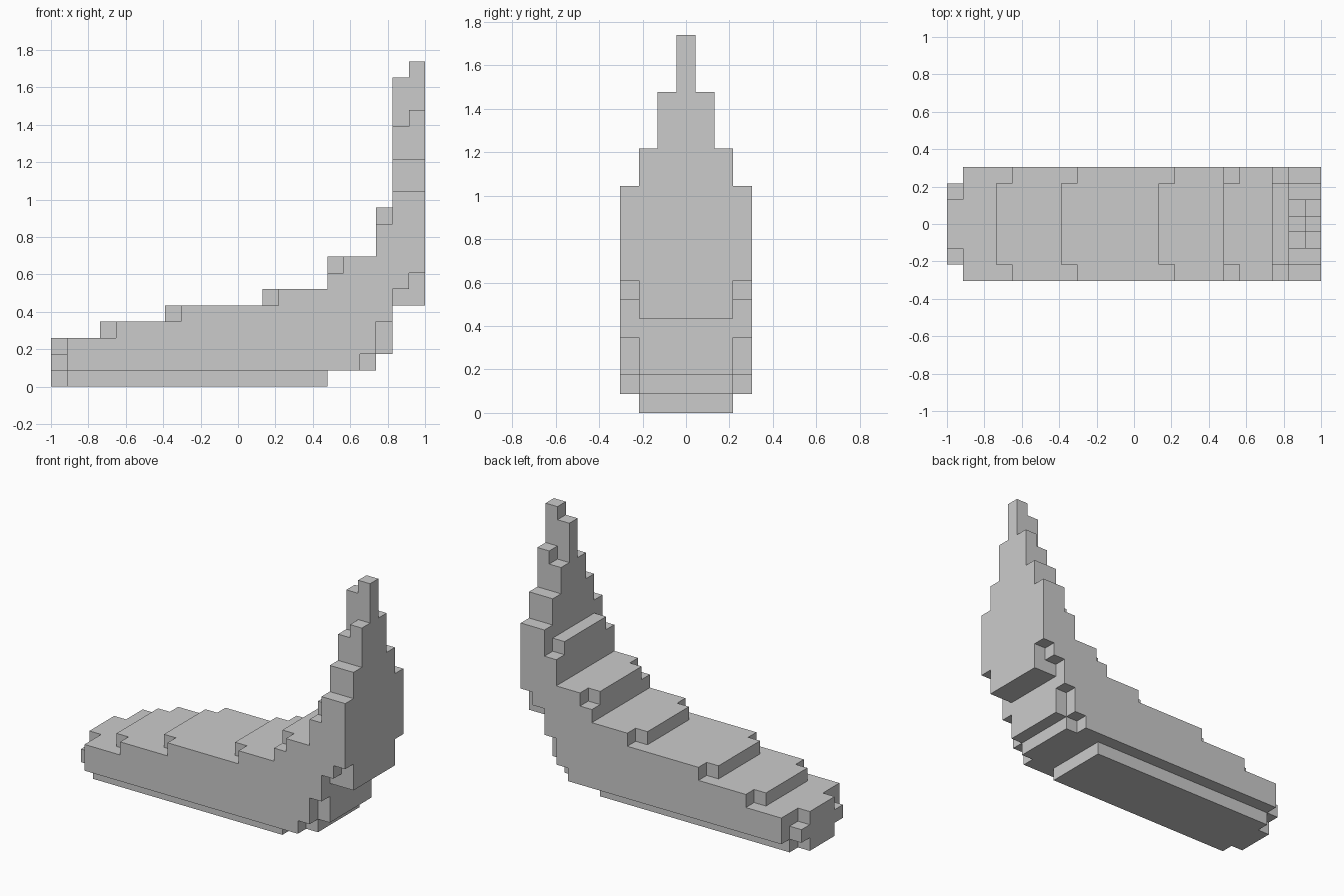
import bpy, bmesh
from mathutils import Vector

if "Cube" in bpy.data.objects:
    bpy.data.objects.remove(bpy.data.objects["Cube"])

U = 2 / 23  # block size

# Runs of blocks along the length: (start, end, bottom, top)
flank = [(1, 4, 1, 3), (4, 8, 1, 4), (8, 14, 1, 5), (14, 17, 1, 6), (17, 18, 1, 7),
         (18, 19, 1, 8), (19, 20, 2, 8), (20, 21, 4, 10), (21, 22, 6, 12), (22, 23, 7, 12)]
body = [(3, 7, 0, 4), (7, 13, 0, 5), (13, 17, 0, 6), (17, 20, 1, 8), (20, 21, 2, 11)]
inner = [(0, 1, 1, 2), (1, 3, 0, 3)] + body + [(21, 23, 5, 14)]
middle = [(0, 3, 0, 3)] + body + [(21, 22, 5, 16), (22, 23, 5, 17)]
spine = [(0, 3, 0, 3)] + body + [(21, 22, 5, 19), (22, 23, 5, 20)]

# Fill the block grid, mirrored across the width
cells = set()
for y, runs in enumerate((spine, middle, inner, flank)):
    for x0, x1, z0, z1 in runs:
        for x in range(x0, x1):
            for z in range(z0, z1):
                cells |= {(x, y, z), (x, -y, z)}


def build_blocks(name, cells):
    """Skin the outside of the blocks and merge the flat areas."""
    bm = bmesh.new()
    for c in cells:
        centre = Vector(c) + Vector((0.5, 0, 0.5))
        for axis in range(3):
            for sign in (-1, 1):
                n = Vector((0, 0, 0))
                n[axis] = sign
                if tuple(int(a + b) for a, b in zip(c, n)) in cells:
                    continue
                u = Vector((0, 0, 0))
                u[(axis + 1) % 3] = 0.5
                v = n.cross(u)
                corners = [centre + n / 2 + p for p in (-u - v, u - v, u + v, v - u)]
                bm.faces.new([bm.verts.new((p.x * U - 1, p.y * U, p.z * U)) for p in corners])
    bmesh.ops.remove_doubles(bm, verts=bm.verts, dist=0.001)
    bmesh.ops.dissolve_limit(bm, angle_limit=0.02, verts=bm.verts, edges=bm.edges)
    mesh = bpy.data.meshes.new(name)
    bm.to_mesh(mesh)
    bm.free()
    obj = bpy.data.objects.new(name, mesh)
    bpy.context.collection.objects.link(obj)
    return obj


# Long stepped base with its tall pointed end
build_blocks("stepped_curved_body", cells)
